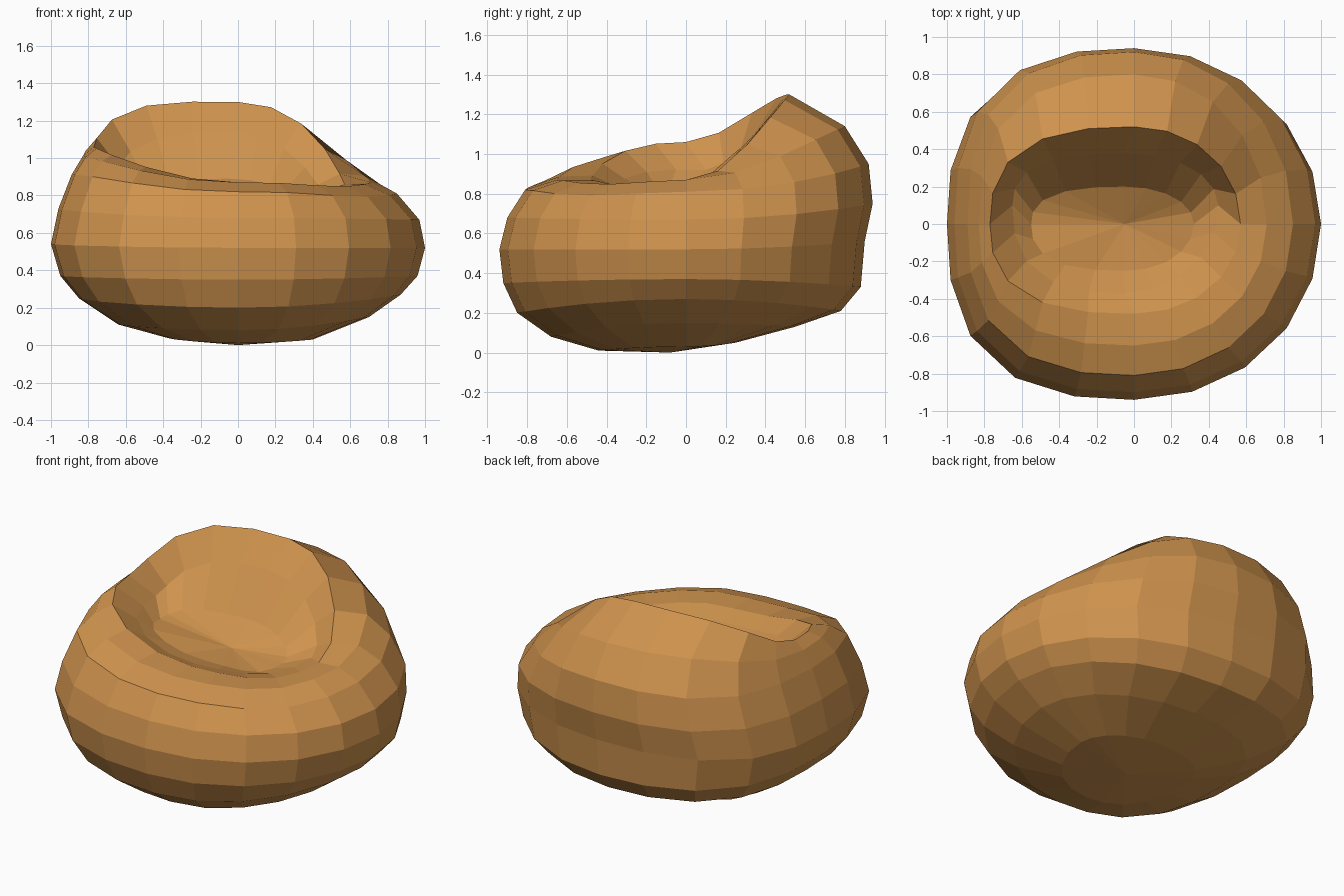
import bpy, bmesh, math

if "Cube" in bpy.data.objects:
    bpy.data.objects.remove(bpy.data.objects["Cube"])

N = 20  # sides around the bag

# Each ring: centre (x, y), then (radius, height) towards right, back, left, front
RINGS = [
    ((0, 0), (.40, .03), (.25, .05), (.38, .04), (.44, .01)),
    ((0, 0), (.70, .15), (.55, .13), (.64, .11), (.68, .08)),
    ((0, 0), (.87, .27), (.78, .21), (.85, .25), (.85, .20)),
    ((0, 0), (.96, .37), (.88, .33), (.95, .37), (.92, .35)),
    ((0, 0), (1.0, .52), (.90, .56), (1.0, .54), (.94, .52)),
    ((0, 0), (.97, .67), (.94, .75), (.96, .73), (.90, .68)),
    ((0, 0), (.85, .81), (.92, .95), (.89, .91), (.81, .82)),
    ((0, 0), (.71, .87), (.80, 1.14), (.83, 1.01), (.65, .87)),
    # crest of the back and arms, then the hollow seat
    ((0, 0), (.57, .86), (.52, 1.30), (.77, 1.06), (.48, .87)),
    ((-.05, .10), (.50, .82), (.28, 1.14), (.60, .92), (.47, .83)),
    ((-.05, .00), (.37, .79), (.20, .89), (.50, .84), (.25, .80)),
]


def ring_point(i, a):
    (cx, cy), right, back, left, front = RINGS[i]
    c, s = math.cos(a), math.sin(a)
    side = right if c >= 0 else left
    end = back if s >= 0 else front
    corner = math.sin(2 * a) ** 2
    # the left corners are fuller than the right ones
    full = 1 + (.09 if c < 0 else 0.01) * corner
    z = side[1] * c * c + end[1] * s * s
    if s > 0 and i >= 7:  # raised shoulders of the backrest
        lift = .07 if c < 0 else .04
        z += lift * corner * (.7, 1, .6, .1)[i - 7]
    if s < 0 and i >= 6:  # front rim slopes down to the right
        z -= .03 * c * corner
    return (cx + side[0] * c * full, cy + end[0] * s * full, z)


bm = bmesh.new()
loops = [[bm.verts.new(ring_point(i, math.tau * k / N)) for k in range(N)]
         for i in range(len(RINGS))]
for lo, hi in zip(loops, loops[1:]):
    for k in range(N):
        m = (k + 1) % N
        bm.faces.new((lo[k], lo[m], hi[m], hi[k]))

# close the underside and the bottom of the seat
base = bm.verts.new((0, -.08, 0))
seat = bm.verts.new((-.05, 0, .79))
for k in range(N):
    m = (k + 1) % N
    bm.faces.new((base, loops[0][m], loops[0][k]))
    bm.faces.new((seat, loops[-1][k], loops[-1][m]))
bmesh.ops.recalc_face_normals(bm, faces=bm.faces)

mesh = bpy.data.meshes.new("beanbag_chair")
bm.to_mesh(mesh)
bm.free()
bag = bpy.data.objects.new("beanbag_chair", mesh)
bpy.context.collection.objects.link(bag)

mat = bpy.data.materials.new("tan_fabric")
mat.diffuse_color = (.62, .29, .075, 1)
mat.use_nodes = True
mat.node_tree.nodes["Principled BSDF"].inputs["Base Color"].default_value = mat.diffuse_color
mesh.materials.append(mat)
